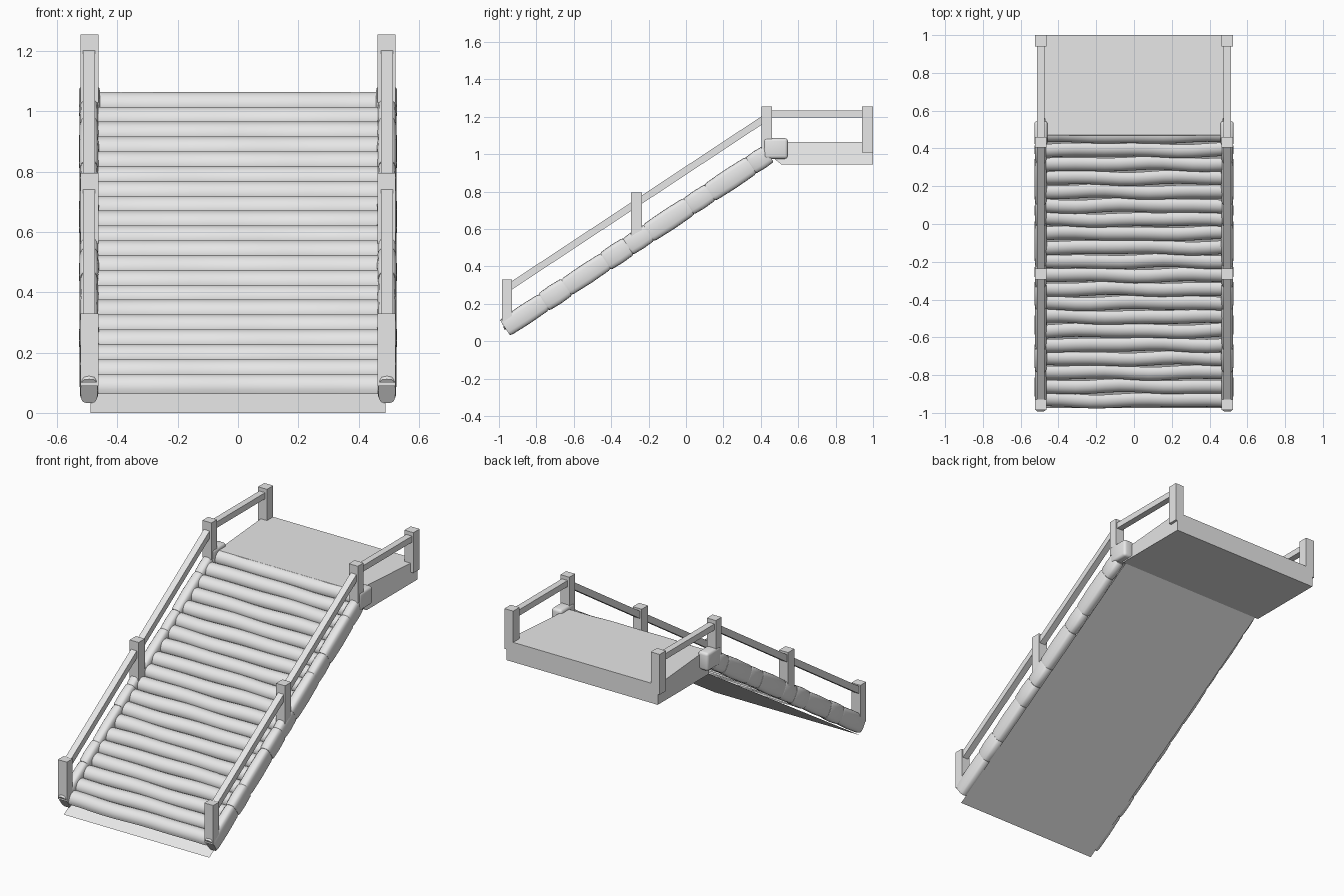
import bpy, bmesh, math
from mathutils import Vector

cube = bpy.data.objects.get("Cube")
if cube:
    bpy.data.objects.remove(cube, do_unlink=True)

GREY = (0.8, 0.8, 0.8)
mat = bpy.data.materials.new("plain grey")
mat.use_nodes = True
mat.diffuse_color = (*GREY, 1)
mat.node_tree.nodes["Principled BSDF"].inputs["Base Color"].default_value = (*GREY, 1)


def make(name, bm, smooth=None):
    bmesh.ops.recalc_face_normals(bm, faces=bm.faces)
    mesh = bpy.data.meshes.new(name)
    bm.to_mesh(mesh)
    bm.free()
    mesh.materials.append(mat)
    ob = bpy.data.objects.new(name, mesh)
    bpy.context.collection.objects.link(ob)
    if smooth:
        bpy.ops.object.select_all(action='DESELECT')
        ob.select_set(True)
        bpy.context.view_layer.objects.active = ob
        bpy.ops.object.shade_smooth_by_angle(angle=math.radians(smooth))
    return ob


def box(name, x, y, z, bevel=0):
    """Box from (min, max) ranges."""
    bm = bmesh.new()
    bmesh.ops.create_cube(bm, size=1)
    for v in bm.verts:
        v.co = Vector([r[0] if c < 0 else r[1] for c, r in zip(v.co, (x, y, z))])
    if bevel:
        bmesh.ops.bevel(bm, geom=bm.edges[:], offset=bevel, segments=3,
                        profile=0.5, affect='EDGES')
    return make(name, bm, 40 if bevel else None)


def sheet(name, rows, smooth=None):
    """Surface through rows of points."""
    bm = bmesh.new()
    grid = [[bm.verts.new(p) for p in row] for row in rows]
    for a, b in zip(grid, grid[1:]):
        for i in range(len(a) - 1):
            bm.faces.new((a[i], a[i + 1], b[i + 1], b[i]))
    return make(name, bm, smooth)


def sides(x0, x1):
    return (("left", (x0, x1)), ("right", (-x1, -x0)))


# Sloped underside and upper landing
sheet("ramp_underside", [[(-0.49, -0.975, 0), (0.49, -0.975, 0)],
                         [(-0.49, 0.51, 0.95), (0.49, 0.51, 0.95)]])
bm = bmesh.new()
outline = [(0.51, 0.945), (1, 0.945), (1, 1.065), (0.47, 1.065), (0.45, 1.04), (0.44, 1.0)]
section = bm.faces.new([bm.verts.new((-0.51 if y > 0.5 else -0.465, y, z)) for y, z in outline])
ext = bmesh.ops.extrude_face_region(bm, geom=[section])["geom"]
for v in ext:
    if isinstance(v, bmesh.types.BMVert):
        v.co.x *= -1
make("landing", bm)

# Log treads: rounded noses with a slight bow along their length
COLS = 12
for k in range(20):
    y0, z0 = -0.922 + 0.0736 * k, 0.083 + 0.0492 * k
    rows = []
    for j in range(9):
        a = math.radians(-25 + 145 * j / 8)
        row = []
        for i in range(COLS + 1):
            u = i / COLS * 2 - 1
            bow = 0.004 * math.sin(u * 4 + k * 1.9) + 0.003 * math.cos(u * 7 + k)
            row.append((0.465 * u, y0 + bow - 0.048 * math.cos(a), z0 + 0.047 * math.sin(a)))
        rows.append(row)
    sheet("tread_%02d" % (k + 1), rows, 60)

# Side logs following the slope, cut into short lengths
slope = Vector((0, 0.835, 0.55))
up = Vector((0, -0.55, 0.835))
joints = [-0.938, -0.73, -0.61, -0.40, -0.28, -0.17, 0.045, 0.157, 0.377, 0.47]


def side_log(name, x, ya, yb, size):
    bm = bmesh.new()
    rings = []
    for t, s in ((0, 0.9), (0.06, 0.98), (0.5, 1.03), (0.94, 0.98), (1, 0.9)):
        y = ya + (yb - ya) * t
        base = Vector((x, y, 0.027 + (y + 0.938) * 0.66)) + up * 0.054
        ring = []
        for i in range(16):
            a = math.tau * i / 16
            c, d = math.cos(a), math.sin(a)
            px = math.copysign(abs(c) ** 0.6, c) * 0.032 * s * size
            pz = math.copysign(abs(d) ** 0.6, d) * 0.054 * s * size
            ring.append(bm.verts.new(base + Vector((px, 0, 0)) + up * pz))
        rings.append(ring)
    for a, b in zip(rings, rings[1:]):
        for i in range(16):
            bm.faces.new((a[i], a[i - 1], b[i - 1], b[i]))
    bm.faces.new(rings[0])
    bm.faces.new(rings[-1])
    make(name, bm, 40)


for label, x in (("left", 0.494), ("right", -0.494)):
    for n, (ya, yb) in enumerate(zip(joints, joints[1:])):
        side_log(f"{label}_side_log_{n + 1}", x, ya, yb, 1.03 if n % 2 else 0.98)

# Rounded caps where the side logs meet the landing
for label, x in sides(0.458, 0.528):
    box(label + "_log_cap", x, (0.415, 0.545), (0.975, 1.085), 0.016)

# Square posts
posts = {"bottom": ((-0.985, -0.93), (0.09, 0.33)),
         "middle": ((-0.295, -0.235), (0.56, 0.795)),
         "top": ((0.405, 0.46), (1.03, 1.255)),
         "end": ((0.94, 1.0), (1.01, 1.255))}
for label, x in sides(0.463, 0.523):
    for part, (y, z) in posts.items():
        box(f"{label}_{part}_post", x, y, z)

# Handrails: one level, one sloping
for label, x in sides(0.475, 0.514):
    box(label + "_level_rail", x, (0.45, 0.95), (1.195, 1.232))
    rail = box(label + "_sloping_rail", x, (-0.94, 0.42), (0.27, 0.315))
    for v in rail.data.vertices:
        v.co.z += (v.co.y + 0.94) * 0.66
